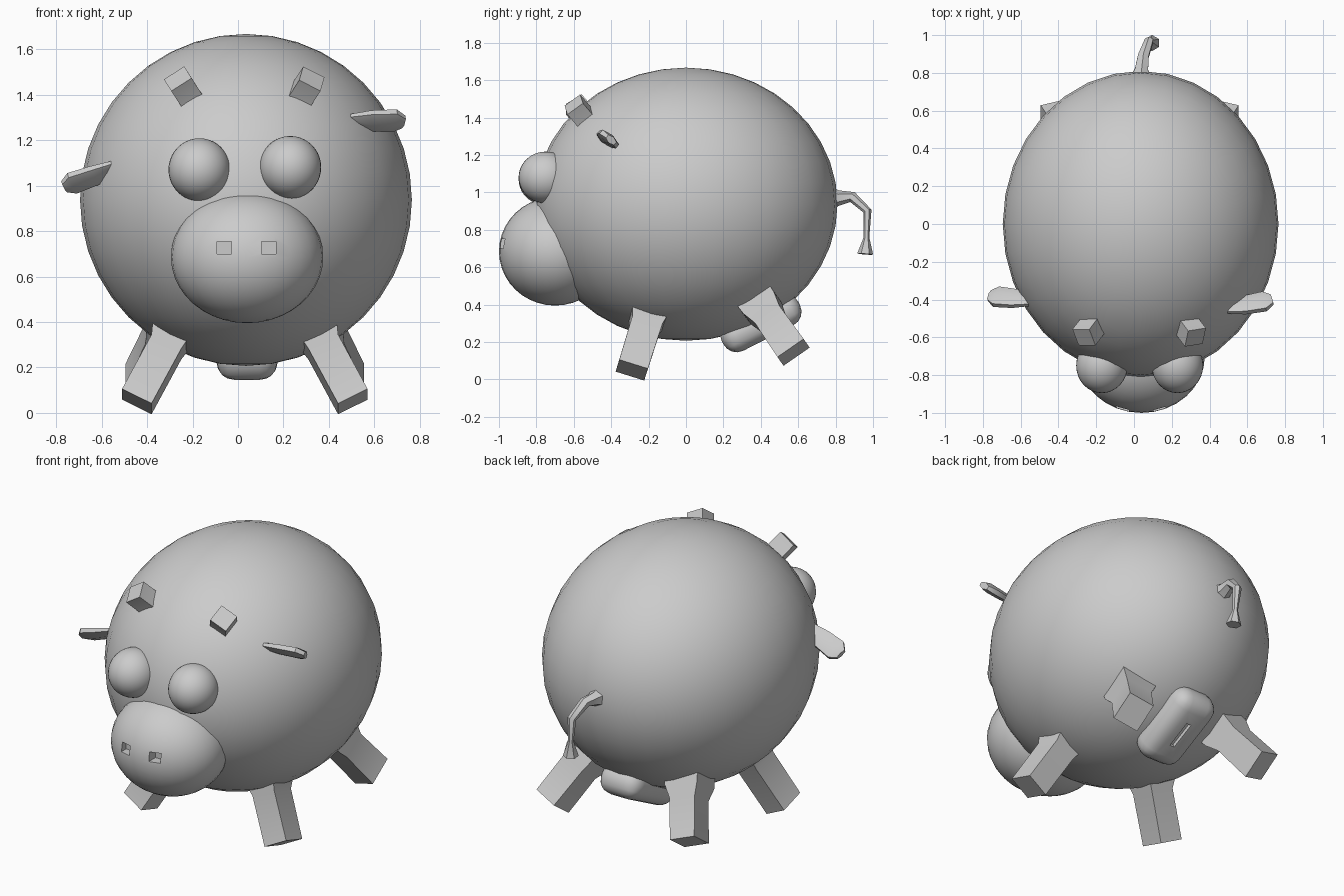
import bpy, bmesh, math
from mathutils import Vector, Matrix

cube = bpy.data.objects.get("Cube")
if cube:
    bpy.data.objects.remove(cube, do_unlink=True)

MID = 0.03  # x of the symmetry plane


def shade(obj, angle=40):
    bpy.ops.object.select_all(action='DESELECT')
    bpy.context.view_layer.objects.active = obj
    obj.select_set(True)
    bpy.ops.object.shade_smooth_by_angle(angle=math.radians(angle))


def finish(name, bm):
    bmesh.ops.recalc_face_normals(bm, faces=bm.faces)
    mesh = bpy.data.meshes.new(name)
    bm.to_mesh(mesh)
    bm.free()
    obj = bpy.data.objects.new(name, mesh)
    bpy.context.collection.objects.link(obj)
    return obj


def ellipsoid(name, centre, radii, segments=32, rings=20):
    bm = bmesh.new()
    bmesh.ops.create_uvsphere(bm, u_segments=segments, v_segments=rings, radius=1)
    bmesh.ops.transform(bm, verts=bm.verts, matrix=Matrix.Translation(centre) @ Matrix.Diagonal((*radii, 1)))
    obj = finish(name, bm)
    shade(obj, 60)
    return obj


def box(name, centre, size, tilt=0.0):
    bm = bmesh.new()
    bmesh.ops.create_cube(bm, size=1)
    matrix = Matrix.Translation(centre) @ Matrix.Rotation(tilt, 4, 'X') @ Matrix.Diagonal((*size, 1))
    bmesh.ops.transform(bm, verts=bm.verts, matrix=matrix)
    return finish(name, bm)


def limb(name, path, sizes, wide_axis, sides=4):
    """Loft a polygon section along a path; sizes are half-widths."""
    bm = bmesh.new()
    points = [Vector(p) for p in path]
    scale = 1 / math.cos(math.pi / sides)
    loops = []
    for i, (p, (a, b)) in enumerate(zip(points, sizes)):
        t = (points[min(i + 1, len(points) - 1)] - points[max(i - 1, 0)]).normalized()
        u = Vector(wide_axis)
        u = (u - t * u.dot(t)).normalized()
        v = t.cross(u)
        angles = [math.tau * (k + 0.5) / sides for k in range(sides)]
        loops.append([bm.verts.new(p + scale * (u * a * math.cos(g) + v * b * math.sin(g))) for g in angles])
    for low, high in zip(loops, loops[1:]):
        for k in range(sides):
            n = (k + 1) % sides
            bm.faces.new((low[k], low[n], high[n], high[k]))
    bm.faces.new(loops[0])
    bm.faces.new(loops[-1])
    obj = finish(name, bm)
    shade(obj)
    return obj


def apply(obj, modifier):
    bpy.context.view_layer.objects.active = obj
    bpy.ops.object.modifier_apply(modifier=modifier.name)


def carve(obj, cutter):
    mod = obj.modifiers.new("carve", 'BOOLEAN')
    mod.operation = 'DIFFERENCE'
    mod.object = cutter
    apply(obj, mod)
    bpy.data.objects.remove(cutter, do_unlink=True)


# Body and snout
ellipsoid("body", (0.035, 0, 0.937), (0.73, 0.81, 0.73))
snout = ellipsoid("snout", (0.04, -0.70, 0.685), (0.335, 0.30, 0.29))

# Nostril recesses
for x in (-0.06, 0.135):
    carve(snout, box("nostril_cutter", (x, -0.98, 0.727), (0.065, 0.1, 0.055)))
shade(snout)

# Eyes
ellipsoid("right_eye", (-0.17, -0.75, 1.07), (0.136, 0.145, 0.138))
ellipsoid("left_eye", (0.23, -0.75, 1.08), (0.136, 0.145, 0.138))

# Paired legs and horns
for side, s in (("left", 1), ("right", -1)):
    def at(x, y, z):
        return (MID + s * x, y, z)

    limb(side + "_front_leg",
         [at(0.26, -0.15, 0.50), at(0.32, -0.20, 0.35), at(0.345, -0.215, 0.29), at(0.475, -0.29, 0.05)],
         [(0.11, 0.11), (0.09, 0.10), (0.073, 0.083), (0.073, 0.08)], (1, 0, 0))
    limb(side + "_rear_leg",
         [at(0.27, 0.31, 0.52), at(0.34, 0.41, 0.38), at(0.365, 0.45, 0.325), at(0.455, 0.575, 0.145)],
         [(0.11, 0.11), (0.10, 0.10), (0.078, 0.08), (0.075, 0.085)], (1, 0, 0))
    limb(side + "_horn",
         [at(0.20, -0.48, 1.32), at(0.25, -0.54, 1.40), at(0.295, -0.60, 1.47)],
         [(0.07, 0.07), (0.053, 0.052), (0.053, 0.052)], (0.9, 0.1, -0.4 * s))

# Flat ears at uneven heights
EAR = [(0.025, 0.015), (0.055, 0.022), (0.06, 0.024), (0.03, 0.018)]
limb("left_ear", [(0.48, -0.45, 1.29), (0.58, -0.43, 1.285), (0.69, -0.41, 1.285), (0.73, -0.40, 1.28)],
     EAR, (0, 0.75, -0.66), 6)
limb("right_ear", [(-0.54, -0.41, 1.09), (-0.63, -0.395, 1.045), (-0.73, -0.385, 1.01), (-0.765, -0.38, 0.995)],
     EAR, (0, 0.75, -0.66), 6)

# Tail with a flared tip
limb("tail",
     [(0.035, 0.76, 0.97), (0.04, 0.82, 0.97), (0.05, 0.89, 0.975), (0.08, 0.97, 0.90),
      (0.09, 0.965, 0.76), (0.095, 0.958, 0.67)],
     [(0.06, 0.06), (0.035, 0.035), (0.028, 0.025), (0.022, 0.02), (0.013, 0.013), (0.037, 0.037)],
     (1, 0, 0), 6)

# Rounded pad under the rear, with a narrow slit
TILT = math.radians(27)
pad = box("belly_pad", (0.04, 0.40, 0.302), (0.27, 0.46, 0.18), TILT)
bevel = pad.modifiers.new("round", 'BEVEL')
bevel.width = 0.08
bevel.segments = 4
apply(pad, bevel)
carve(pad, box("slit_cutter", (0.04, 0.445, 0.215), (0.03, 0.16, 0.06), TILT))
shade(pad)
